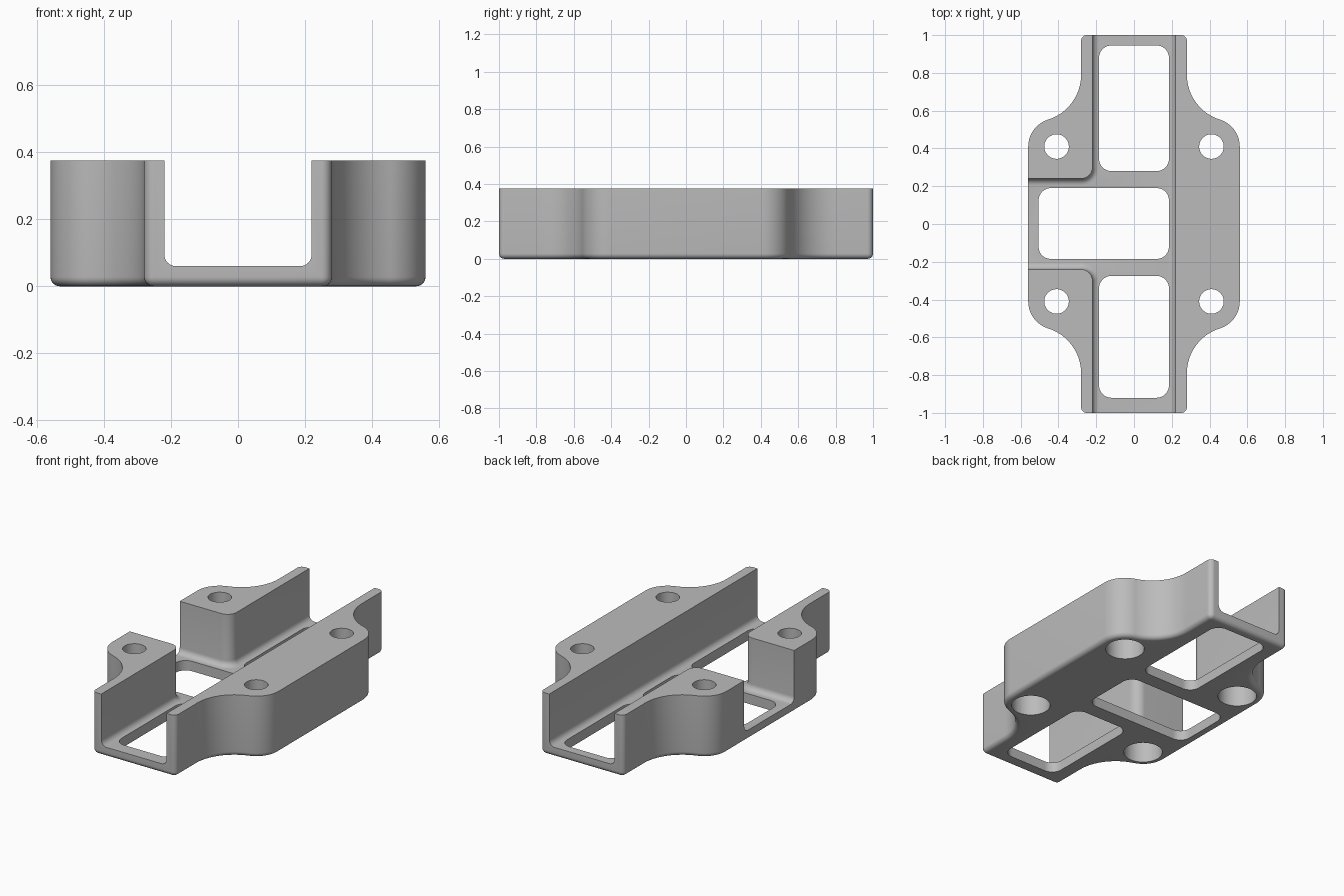
import bpy, bmesh, math
from mathutils import Vector

cube = bpy.data.objects.get("Cube")
if cube:
    bpy.data.objects.remove(cube, do_unlink=True)

TOP, FLOOR = 0.375, 0.06


def fillet(corners, steps=12):
    """Round each (x, y, radius) corner of a polygon."""
    pts = []
    for i, (x, y, r) in enumerate(corners):
        p = Vector((x, y))
        a = (Vector(corners[i - 1][:2]) - p).normalized()
        b = (Vector(corners[(i + 1) % len(corners)][:2]) - p).normalized()
        if r == 0:
            pts.append(p)
            continue
        half = a.angle(b) / 2
        centre = p + (a + b).normalized() * r / math.sin(half)
        start = p + a * r / math.tan(half) - centre
        end = p + b * r / math.tan(half) - centre
        turn = math.atan2(start.x * end.y - start.y * end.x, start.dot(end))
        for k in range(steps + 1):
            t = turn * k / steps
            c, s = math.cos(t), math.sin(t)
            pts.append(centre + Vector((c * start.x - s * start.y,
                                        s * start.x + c * start.y)))
    return pts


def inset(pts, d):
    """Move a counter-clockwise outline inwards by d."""
    out = []
    for i, p in enumerate(pts):
        e1 = (p - pts[i - 1]).normalized()
        e2 = (pts[(i + 1) % len(pts)] - p).normalized()
        n1, n2 = Vector((-e1.y, e1.x)), Vector((-e2.y, e2.x))
        out.append(p + (n1 + n2) * d / (1 + n1.dot(n2)))
    return out


def prism(name, corners, z0, z1, round_bottom=0.0, steps=6):
    """Extrude a filleted outline, optionally rounding its bottom edge."""
    pts = fillet(corners)
    levels = [(0, z0)]
    if round_bottom:
        angles = [math.pi / 2 * k / steps for k in range(steps + 1)]
        levels = [(round_bottom * (1 - math.sin(a)),
                   z0 + round_bottom * (1 - math.cos(a))) for a in angles]
    levels.append((0, z1))
    bm = bmesh.new()
    rings = [[bm.verts.new((p.x, p.y, z)) for p in inset(pts, d)]
             for d, z in levels]
    n = len(pts)
    for lo, hi in zip(rings, rings[1:]):
        for i in range(n):
            j = (i + 1) % n
            bm.faces.new((lo[i], lo[j], hi[j], hi[i]))
    bm.faces.new(rings[0][::-1])
    bm.faces.new(rings[-1])
    mesh = bpy.data.meshes.new(name)
    bm.to_mesh(mesh)
    bm.free()
    obj = bpy.data.objects.new(name, mesh)
    bpy.context.collection.objects.link(obj)
    return obj


def cylinder(name, x, y, radius, z0, z1):
    bpy.ops.mesh.primitive_cylinder_add(
        vertices=48, radius=radius, depth=z1 - z0, location=(x, y, (z0 + z1) / 2))
    obj = bpy.context.object
    obj.name = name
    return obj


def select_only(obj):
    bpy.ops.object.select_all(action='DESELECT')
    obj.select_set(True)
    bpy.context.view_layer.objects.active = obj


def cut(target, cutter):
    cutter.hide_render = True
    mod = target.modifiers.new("cut", 'BOOLEAN')
    mod.operation, mod.solver, mod.object = 'DIFFERENCE', 'EXACT', cutter
    select_only(target)
    bpy.ops.object.modifier_apply(modifier=mod.name)
    bpy.data.objects.remove(cutter, do_unlink=True)


# Solid block: narrow ends flaring into a wide middle, rounded underneath
quarter = [(0.56, 0.52, 0.15), (0.28, 0.607, 0.248), (0.28, 1.0, 0.03)]
back = quarter + [(-x, y, r) for x, y, r in reversed(quarter)]
outline = back + [(-x, -y, r) for x, y, r in back]
body = prism("bracket_body", outline, 0, TOP, 0.028)

# Lengthwise channel with an opening through the right wall
cut(body, prism("channel_cutter", [
    (0.22, -1.3, 0), (0.22, 1.3, 0), (-0.22, 1.3, 0), (-0.22, 0.24, 0.06),
    (-0.9, 0.24, 0), (-0.9, -0.24, 0), (-0.22, -0.24, 0.06), (-0.22, -1.3, 0),
], FLOOR, 0.6, 0.035))

# Three rounded windows in the floor
for x0, x1, y0, y1 in [(-0.185, 0.185, 0.28, 0.945),
                       (-0.505, 0.185, -0.185, 0.19),
                       (-0.185, 0.185, -0.92, -0.275)]:
    r = 0.065
    cut(body, prism("window_cutter", [(x0, y0, r), (x1, y0, r),
                                      (x1, y1, r), (x0, y1, r)], -0.2, 0.2))

# Screw holes, counterbored from below
for x in (-0.41, 0.41):
    for y in (-0.41, 0.41):
        cut(body, cylinder("bore_cutter", x, y, 0.065, -0.2, 0.6))
        cut(body, cylinder("counterbore_cutter", x, y, 0.108, -0.2, 0.25))

# Material and shading
grey = bpy.data.materials.new("plain grey")
grey.use_nodes = True
colour = (0.5, 0.5, 0.5, 1)
grey.diffuse_color = colour
grey.node_tree.nodes["Principled BSDF"].inputs["Base Color"].default_value = colour
body.data.materials.clear()
body.data.materials.append(grey)
for poly in body.data.polygons:
    poly.material_index = 0
select_only(body)
bpy.ops.object.shade_smooth_by_angle(angle=math.radians(35))
